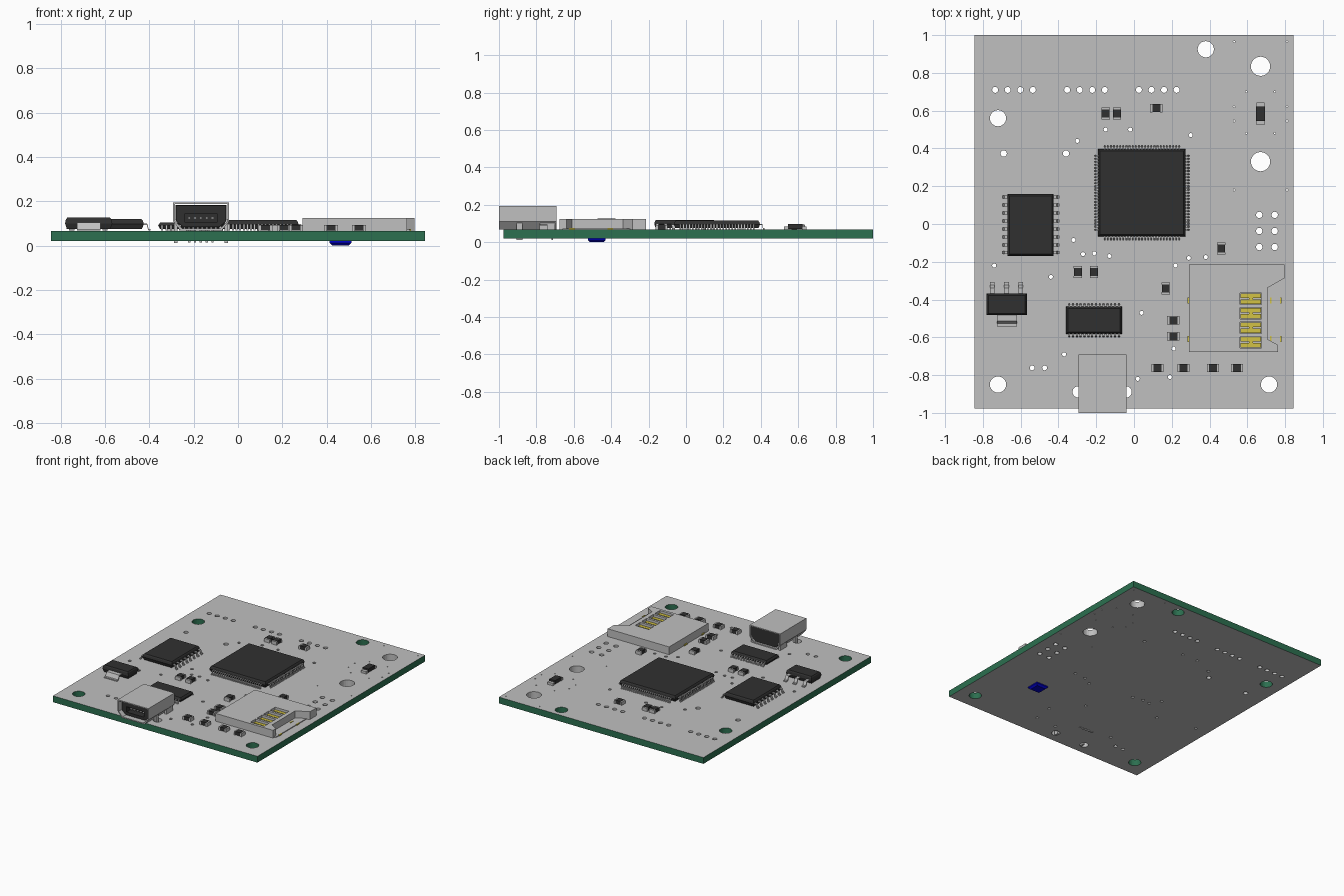
import bpy, bmesh, math
from mathutils import Matrix, Vector

if "Cube" in bpy.data.objects:
    bpy.data.objects.remove(bpy.data.objects["Cube"])


def material(name, rgb):
    m = bpy.data.materials.new(name)
    m.use_nodes = True
    m.diffuse_color = (*rgb, 1)
    m.node_tree.nodes["Principled BSDF"].inputs["Base Color"].default_value = (*rgb, 1)
    return m


GREY = material("metal grey", (0.53, 0.53, 0.53))
GREEN = material("board green", (0.025, 0.16, 0.08))
BLACK = material("chip black", (0.03, 0.03, 0.03))
YELLOW = material("contact yellow", (0.65, 0.54, 0.06))
BLUE = material("indicator blue", (0.0, 0.0, 0.6))
BOTTOM, TOP = 0.02, 0.067


def finish(name, bm, *mats):
    bmesh.ops.recalc_face_normals(bm, faces=bm.faces)
    mesh = bpy.data.meshes.new(name)
    bm.to_mesh(mesh)
    bm.free()
    for m in mats:
        mesh.materials.append(m)
    ob = bpy.data.objects.new(name, mesh)
    bpy.context.collection.objects.link(ob)
    return ob


def circle(x, y, r, n=12):
    return [(x + r * math.cos(math.tau * i / n), y + r * math.sin(math.tau * i / n)) for i in range(n)]


def rect(x0, x1, y0, y1):
    return [(x0, y0), (x1, y0), (x1, y1), (x0, y1)]


def prism(outline, holes, z0, z1):
    """Extruded outline with through holes."""
    bm = bmesh.new()
    for loop in [outline] + holes:
        vs = [bm.verts.new((x, y, z0)) for x, y in loop]
        for a, b in zip(vs, vs[1:] + vs[:1]):
            bm.edges.new((a, b))
    bmesh.ops.triangle_fill(bm, use_beauty=True, edges=bm.edges[:], normal=(0, 0, 1))
    new = bmesh.ops.extrude_face_region(bm, geom=bm.faces[:])["geom"]
    up = [v for v in new if isinstance(v, bmesh.types.BMVert)]
    bmesh.ops.translate(bm, verts=up, vec=(0, 0, z1 - z0))
    return bm


def loft(bm, x0, x1, y0, y1, rings, mat=0):
    """Box built from rectangular rings of (height, inset)."""
    loops = [[bm.verts.new((x, y, z)) for x, y in rect(x0 + d, x1 - d, y0 + d, y1 - d)] for z, d in rings]
    faces = [bm.faces.new(loops[0][::-1]), bm.faces.new(loops[-1])]
    for lo, hi in zip(loops, loops[1:]):
        for i in range(4):
            j = (i + 1) % 4
            faces.append(bm.faces.new((lo[i], lo[j], hi[j], hi[i])))
    for f in faces:
        f.material_index = mat


def block(bm, x0, x1, y0, y1, z0, z1, mat=0):
    loft(bm, x0, x1, y0, y1, [(z0, 0), (z1, 0)], mat)


def lead(bm, x, y, out, width, reach, z):
    """Bent gull-wing lead leaving the body in direction out."""
    t, foot = 0.007, TOP + 0.001
    path = [(-0.02, z), (reach * 0.45, z), (reach * 0.7, foot), (reach, foot),
            (reach, foot + t), (reach * 0.75, foot + t), (reach * 0.5, z + t), (-0.02, z + t)]
    out = Vector(out)
    side = Vector((-out.y, out.x)) * width / 2
    ends = []
    for s in (side, -side):
        ends.append([bm.verts.new((x + out.x * u + s.x, y + out.y * u + s.y, h)) for u, h in path])
    bm.faces.new(ends[0])
    bm.faces.new(ends[1][::-1])
    n = len(path)
    for i in range(n):
        j = (i + 1) % n
        bm.faces.new((ends[0][i], ends[0][j], ends[1][j], ends[1][i]))


def spread(a, b, n):
    return [a + (b - a) * i / (n - 1) for i in range(n)]


def chip(name, x0, x1, y0, y1, top, rows):
    """Moulded body with chamfered edges; rows = (side, first, last, count, width, reach)."""
    bm = bmesh.new()
    low = TOP + 0.008
    mid = (low + top) / 2
    loft(bm, x0, x1, y0, y1, [(low, 0.008), (mid, 0), (top - 0.008, 0.004), (top, 0.01)])
    finish(name + "_body", bm, BLACK)
    bm = bmesh.new()
    for side, a, b, n, width, reach in rows:
        for p in spread(a, b, n):
            x, y, out = {"N": (p, y1, (0, 1)), "S": (p, y0, (0, -1)),
                         "E": (x1, p, (1, 0)), "W": (x0, p, (-1, 0))}[side]
            lead(bm, x, y, out, width, reach, mid - 0.004)
    finish(name + "_leads", bm, GREY)


# Circuit board with drilled holes; outer walls and mounting holes show the green core
mounts = [(-0.72, 0.56), (-0.72, -0.85), (0.715, -0.85), (0.38, 0.925)]
holes = [circle(x, y, 0.043, 24) for x, y in mounts]
holes += [circle(0.67, y, 0.051, 24) for y in (0.835, 0.33)]
holes += [circle(x, -0.889, 0.03, 16) for x in (-0.296, -0.042)]
for start in (-0.735, -0.354, 0.026):
    holes += [circle(start + 0.0665 * i, 0.71, 0.016) for i in range(4)]
holes += [circle(x, y, 0.017) for x in (0.663, 0.745) for y in (0.048, -0.037, -0.122)]
holes += [circle(x, 0.373, 0.017) for x in (-0.69, -0.36)]
holes += [circle(x, -0.762, 0.013) for x in (-0.539, -0.473)]
vias = [(-0.15, 0.5), (-0.02, 0.5), (-0.3, 0.44), (0.3, 0.47), (-0.32, -0.085), (-0.27, -0.16),
        (-0.21, -0.155), (-0.13, -0.17), (0.29, -0.18), (0.38, -0.175), (0.22, -0.22), (-0.44, -0.28),
        (-0.74, -0.22), (0.04, -0.47), (-0.37, -0.69), (0.02, -0.82), (0.19, -0.81), (0.21, -0.66)]
holes += [circle(x, y, 0.011, 10) for x, y in vias]
holes += [circle(x, y, 0.005, 6) for x in (0.53, 0.81) for y in (0.965, 0.62, 0.545, 0.18)]
holes += [circle(x, y, 0.005, 6) for x in (0.595, 0.745) for y in (0.7, 0.48)]
W, SOUTH, NORTH = 0.844, -0.976, 1.0
bm = prism(rect(-W, W, SOUTH, NORTH), holes, BOTTOM, TOP)
bm.normal_update()
for f in bm.faces:
    c = f.calc_center_median()
    outer = abs(c.x) > W - 0.01 or c.y < SOUTH + 0.01 or c.y > NORTH - 0.01
    drilled = any(math.hypot(c.x - x, c.y - y) < 0.05 for x, y in mounts)
    f.material_index = int(abs(f.normal.z) < 0.5 and (outer or drilled))
finish("circuit_board", bm, GREY, GREEN)

# Integrated circuits
chip("processor", -0.19, 0.273, -0.065, 0.396, 0.116,
     [(s, -0.155, 0.24, 25, 0.009, 0.023) for s in "NS"] + [(s, -0.03, 0.362, 25, 0.009, 0.023) for s in "EW"])
chip("wide_chip", -0.67, -0.425, -0.17, 0.158, 0.12,
     [(s, -0.152, 0.142, 8, 0.016, 0.03) for s in "EW"])
chip("narrow_chip", -0.36, -0.063, -0.582, -0.438, 0.105,
     [(s, -0.343, -0.08, 14, 0.01, 0.02) for s in "NS"])
chip("regulator", -0.78, -0.567, -0.483, -0.368, 0.126,
     [("N", -0.75, -0.6, 3, 0.024, 0.06), ("S", -0.675, -0.67, 2, 0.1, 0.06)])

# Small two-ended chip components, lengthwise along x or y
parts = [(-0.15, 0.585, "y"), (-0.09, 0.585, "y"), (0.118, 0.613, "x"), (0.462, -0.13, "y"),
         (-0.297, -0.255, "y"), (-0.212, -0.255, "y"), (0.168, -0.341, "y"), (0.208, -0.51, "x"),
         (0.208, -0.595, "x"), (0.124, -0.762, "x"), (0.262, -0.762, "x"), (0.419, -0.762, "x"),
         (0.546, -0.762, "x")]
for k, (x, y, axis) in enumerate(parts):
    bm = bmesh.new()
    block(bm, -0.021, 0.021, -0.021, 0.021, TOP + 0.002, 0.094)
    for s in (-0.026, 0.026):
        block(bm, s - 0.006, s + 0.006, -0.022, 0.022, TOP, 0.092, 1)
    turn = Matrix.Rotation(math.pi / 2 if axis == "y" else 0, 4, "Z")
    bmesh.ops.transform(bm, matrix=Matrix.Translation((x, y, 0)) @ turn, verts=bm.verts)
    finish("chip_component_%d" % (k + 1), bm, BLACK, GREY)

# Larger surface component with stepped metal ends
bm = bmesh.new()
block(bm, 0.646, 0.694, 0.545, 0.622, TOP + 0.004, 0.097)
for y in (0.535, 0.632):
    block(bm, 0.648, 0.692, y - 0.012, y + 0.012, TOP, 0.085, 1)
finish("large_component", bm, BLACK, GREY)

# Socket shell: tapered tube running front to back
def socket_profile(d):
    return [(-0.293 + d, 0.195 - d), (-0.293 + d, 0.11), (-0.26 + d, 0.069 + d),
            (-0.073 - d, 0.069 + d), (-0.04 - d, 0.11), (-0.04 - d, 0.195 - d)]


upright = Matrix.Rotation(math.pi / 2, 4, "X")
slot = rect(-0.24, -0.095, 0.105, 0.145)
for name, outline, cuts, back, front, mat in (
        ("socket_shell", socket_profile(0), [socket_profile(0.008)], 0.692, 1.0, GREY),
        ("socket_insert", socket_profile(0.014), [slot], 0.75, 0.97, BLACK),
        ("socket_back", socket_profile(0.012), [], 0.7, 0.76, BLACK)):
    bm = prism(outline, cuts, back, front)
    bmesh.ops.transform(bm, matrix=upright, verts=bm.verts)
    finish(name, bm, mat)

# Socket tongue contacts, side flanges and pins through the board
bm = bmesh.new()
for x in spread(-0.22, -0.115, 5):
    block(bm, x - 0.006, x + 0.006, -0.95, -0.75, 0.12, 0.13)
    block(bm, x - 0.005, x + 0.005, -0.72, -0.71, 0.013, TOP + 0.01)
for x in (-0.28, -0.053):
    block(bm, x - 0.008, x + 0.008, -0.905, -0.873, 0.012, 0.12)
    block(bm, x - 0.008, x + 0.008, -0.78, -0.7, TOP, 0.12)
finish("socket_pins", bm, GREY)

# Card holder: notched shell with four windows over yellow contacts
shape = [(0.29, -0.215), (0.797, -0.215), (0.797, -0.287), (0.707, -0.338), (0.707, -0.61),
         (0.762, -0.64), (0.762, -0.677), (0.29, -0.677)]
rows = spread(-0.395, -0.627, 4)
windows = [rect(0.562, 0.676, y - 0.03, y + 0.03) for y in rows]
finish("card_holder_shell", prism(shape, windows, TOP, 0.125), GREY)
bm = bmesh.new()
block(bm, 0.3, 0.775, -0.66, -0.23, TOP, TOP + 0.006)
finish("card_holder_base", bm, GREY)
bm = bmesh.new()
for y in rows:
    for s in (-0.016, 0.016):
        block(bm, 0.565, 0.673, y + s - 0.012, y + s + 0.012, 0.1, 0.108)
    block(bm, 0.61, 0.63, y - 0.016, y + 0.016, 0.1, 0.106)
for x in (0.288, 0.725, 0.776):
    for y in (-0.405, -0.61):
        block(bm, x - 0.004, x + 0.004, y - 0.016, y + 0.016, TOP, TOP + 0.009)
finish("card_contacts", bm, YELLOW)

# Indicator on the underside
bm = bmesh.new()
loft(bm, 0.413, 0.512, -0.525, -0.43, [(0, 0.012), (0.012, 0), (BOTTOM, 0)])
finish("underside_indicator", bm, BLUE)
